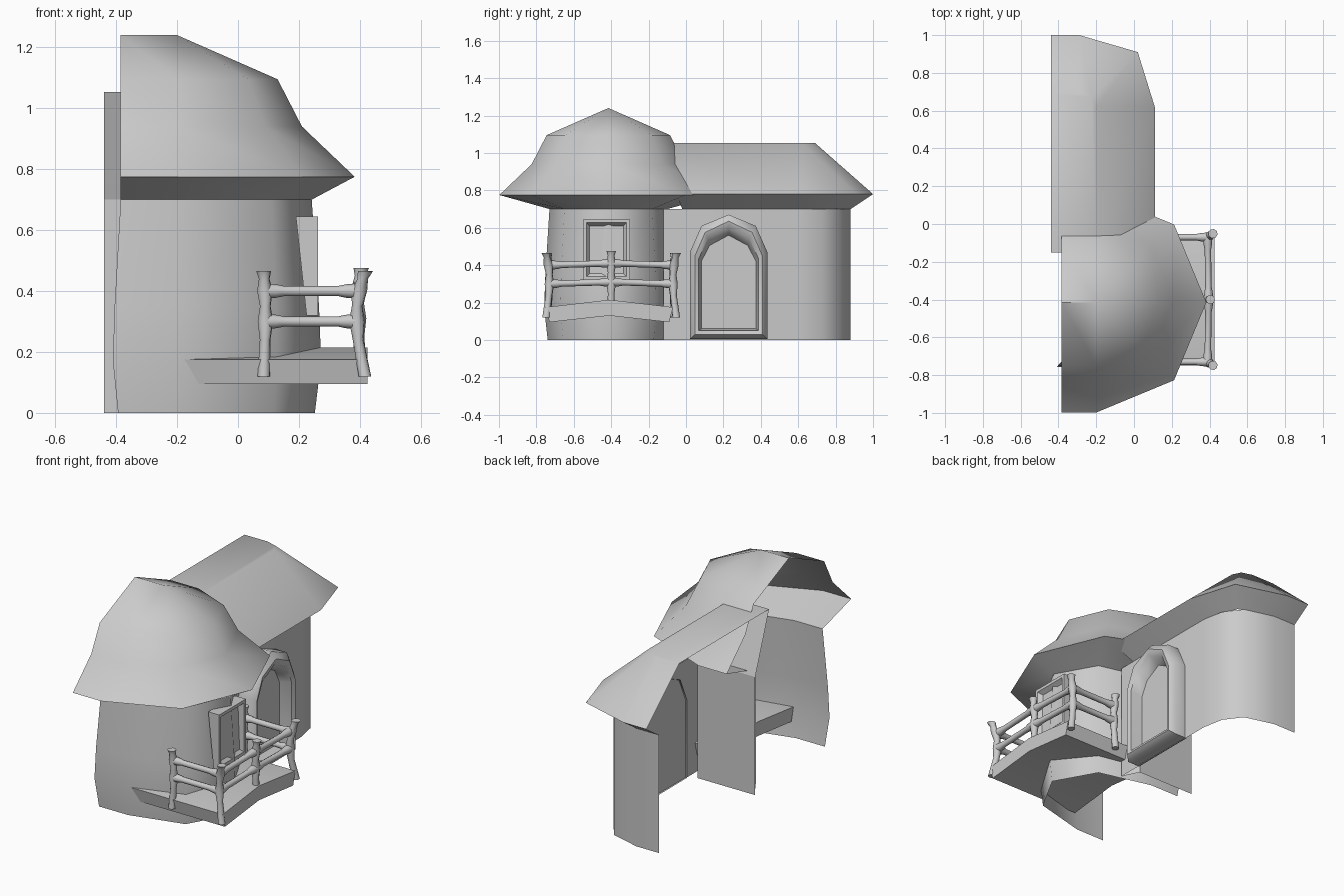
import bpy, bmesh, math
from mathutils import Vector, Matrix

if "Cube" in bpy.data.objects:
    bpy.data.objects.remove(bpy.data.objects["Cube"])


def finish(bm, name, angle=35):
    bmesh.ops.remove_doubles(bm, verts=bm.verts, dist=0.0005)
    bmesh.ops.recalc_face_normals(bm, faces=bm.faces)
    me = bpy.data.meshes.new(name)
    bm.to_mesh(me)
    bm.free()
    ob = bpy.data.objects.new(name, me)
    bpy.context.collection.objects.link(ob)
    bpy.ops.object.select_all(action='DESELECT')
    ob.select_set(True)
    bpy.context.view_layer.objects.active = ob
    bpy.ops.object.shade_smooth_by_angle(angle=math.radians(angle))
    return ob


def loft(name, rings, closed=False, cap_first=False, cap_last=False, angle=35):
    """Skin a list of equally long point rings."""
    bm = bmesh.new()
    vs = [[bm.verts.new(p) for p in r] for r in rings]
    n = len(rings[0])
    for a, b in zip(vs, vs[1:]):
        for i in range(n if closed else n - 1):
            j = (i + 1) % n
            bm.faces.new((a[i], a[j], b[j], b[i]))
    if cap_first:
        bm.faces.new(vs[0])
    if cap_last:
        bm.faces.new(vs[-1])
    return finish(bm, name, angle)


def at_z(points, z):
    return [(x, y, z) for x, y in points]


# tower roof: half octagon extended straight to the open back
CX, CY, BACK = -0.2, -0.415, -0.385


def half_octagon(r, z):
    arc = [(CX + r * math.cos(a), CY + r * math.sin(a), z)
           for a in (math.radians(-90 + 45 * i) for i in range(5))]
    return [(BACK, CY - r, z)] + arc + [(BACK, CY + r, z)]


def tower_ring(s, z):
    half = [(BACK, -0.315), (-0.2, -0.315), (0.11, -0.235), (0.242, 0)]
    pts = half + [(x, -y) for x, y in half[-2::-1]]
    return [(-0.1 + (x + 0.1) * s, CY + y * s, z) for x, y in pts]


roof_rings = [half_octagon(r, z) for r, z in
              ((0.0, 1.24), (0.33, 1.095), (0.41, 0.94), (0.583, 0.775))]
loft("tower_roof", roof_rings + [tower_ring(1.0, 0.70)], angle=45)

# tower wall, slightly bulging
loft("tower_wall", [tower_ring(s, z) for s, z in
                    ((1.03, 0), (1.09, 0.17), (1.07, 0.35), (1.0, 0.70))], angle=60)

# main building: wall and hipped roof, open at the back
wall = [(-0.44, -0.02), (-0.06, -0.02), (-0.01, -0.12), (-0.01, 0.60),
        (-0.035, 0.73), (-0.11, 0.83), (-0.29, 0.88), (-0.44, 0.88)]
loft("main_wall", [at_z(wall, 0), at_z(wall, 0.70)], angle=50)

ridge = [(-0.44, -0.15), (-0.2, -0.15), (-0.2, 0.62), (-0.225, 0.67), (-0.29, 0.69), (-0.44, 0.69)]
eave = [(-0.44, -0.05), (0.11, -0.05), (0.11, 0.62), (0.02, 0.91), (-0.29, 1.0), (-0.44, 1.0)]
under = [(-0.44, -0.02), (-0.01, -0.02), (-0.01, 0.60), (-0.08, 0.81), (-0.29, 0.88), (-0.44, 0.88)]
loft("main_roof", [at_z(ridge, 1.053), at_z(eave, 0.78), at_z(under, 0.70)], cap_first=True, angle=50)


# door frame and door
def arch(half_w, bottom, spring, shoulder, top, x):
    h = [(half_w, bottom), (half_w, spring), (half_w * 0.70, shoulder)]
    pts = h + [(0, top)] + [(-y, z) for y, z in h[::-1]]
    return [(x, 0.228 + y, z) for y, z in pts]


loft("door_frame", [arch(0.207, 0.005, 0.47, 0.61, 0.67, -0.02),
                    arch(0.207, 0.005, 0.47, 0.61, 0.67, 0.06),
                    arch(0.180, 0.030, 0.45, 0.575, 0.635, 0.09),
                    arch(0.160, 0.050, 0.435, 0.54, 0.60, 0.08),
                    arch(0.146, 0.060, 0.42, 0.505, 0.56, 0.01)],
     closed=True, cap_last=True, angle=50)


# window frame with recessed pane
def window_rect(d, x_top, x_bottom):
    y0, y1, z0, z1 = -0.55 + d, -0.30 - d, 0.32 + d, 0.645 - d
    return [(x_bottom, y0, z0), (x_bottom, y1, z0), (x_top, y1, z1), (x_top, y0, z1)]


loft("window", [window_rect(0, 0.19, 0.225), window_rect(0, 0.262, 0.262),
                window_rect(0.018, 0.262, 0.262), window_rect(0.035, 0.235, 0.245)],
     closed=True, cap_last=True, angle=25)

# balcony deck, crowned along its middle
deck = [(-0.75, 0.175), (-0.41, 0.215), (-0.07, 0.175),
        (-0.09, 0.095), (-0.41, 0.13), (-0.73, 0.095)]
loft("deck", [[(-0.18, y, z) for y, z in deck], [(0.425, y, z) for y, z in deck]],
     closed=True, cap_first=True, cap_last=True, angle=30)


# railing: wobbly round posts and rails
def tube(name, path, radii, n=8):
    path = [Vector(p) for p in path]
    q = (path[-1] - path[0]).to_track_quat('Z', 'Y')
    rings = [[p + q @ Vector((r * math.cos(2 * math.pi * i / n), r * math.sin(2 * math.pi * i / n), 0))
              for i in range(n)] for p, r in zip(path, radii)]
    return loft(name, rings, True, True, True, 50)


POST_R = (0.021, 0.018, 0.026, 0.018, 0.026, 0.018, 0.025)
LEVELS = (0.0, 0.12, 0.18, 0.23, 0.28, 0.32, 0.345)


def post(name, x, y, z, lean_x, lean_y):
    path = []
    for h in LEVELS:
        t = ((h - 0.2) / 0.15) ** 2
        s = 1 if h > 0.2 else 0.5
        path.append((x + lean_x * t * s, y + lean_y * t * s, z + h))
    tube(name, path, POST_R)


def rail(name, a, b):
    a, b = Vector(a), Vector(b)
    tube(name, [a.lerp(b, t) for t in (0, 0.12, 0.2, 0.8, 0.88, 1)],
         (0.025, 0.022, 0.017, 0.017, 0.022, 0.025))


post("front_post_middle", 0.395, CY + 0.015, 0.13, 0.01, 0)
for side, label in ((-1, "left"), (1, "right")):
    y = -0.40 + side * 0.33
    post("front_post_" + label, 0.39, y, 0.12, 0.03, side * 0.02)
    post("back_post_" + label, 0.09, y, 0.12, -0.006, side * 0.01)
    for z in (0.30, 0.40):
        rail("side_rail_" + label, (0.09, y, z), (0.39, y, z))
        rail("front_rail_" + label, (0.39, y, z), (0.395, -0.40, z + 0.01))
